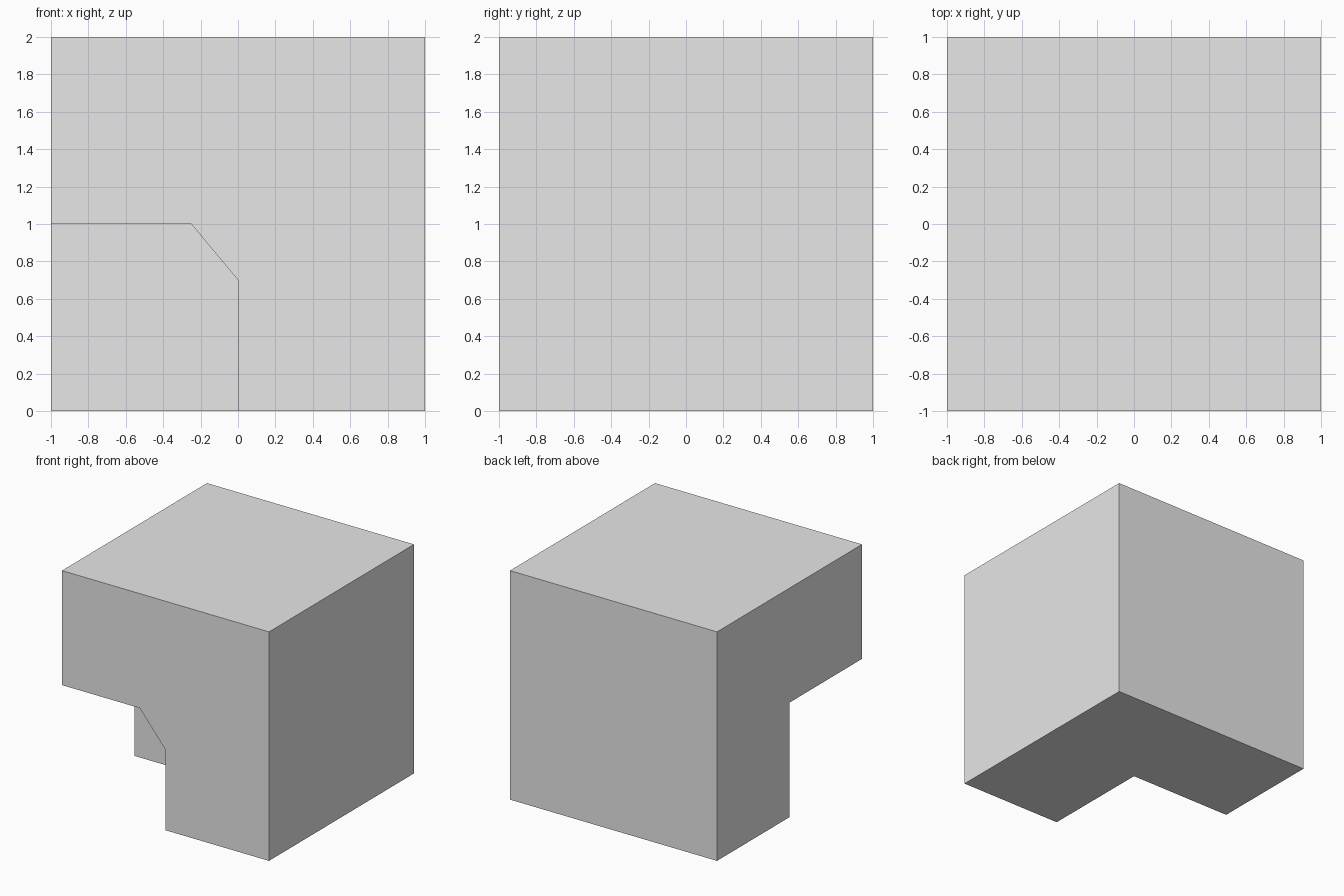
import bpy
import bmesh

default = bpy.data.objects.get("Cube")
if default:
    bpy.data.objects.remove(default, do_unlink=True)

# Single plain grey
grey = bpy.data.materials.new("plain_grey")
grey.use_nodes = True
colour = (0.8, 0.8, 0.8, 1)
grey.diffuse_color = colour
grey.node_tree.nodes["Principled BSDF"].inputs["Base Color"].default_value = colour


def prism(name, profile, y_front, y_back):
    """Extrude an x-z profile along y into a solid object."""
    bm = bmesh.new()
    face = bm.faces.new([bm.verts.new((x, y_front, z)) for x, z in profile])
    grown = bmesh.ops.extrude_face_region(bm, geom=[face])["geom"]
    verts = [v for v in grown if isinstance(v, bmesh.types.BMVert)]
    bmesh.ops.translate(bm, verts=verts, vec=(0, y_back - y_front, 0))
    bmesh.ops.recalc_face_normals(bm, faces=bm.faces)
    mesh = bpy.data.meshes.new(name)
    bm.to_mesh(mesh)
    bm.free()
    mesh.materials.append(grey)
    obj = bpy.data.objects.new(name, mesh)
    bpy.context.collection.objects.link(obj)
    return obj


# Main block
block = prism("notched_block", [(-1, 0), (1, 0), (1, 2), (-1, 2)], -1, 1)

# Lower front corner notch with a sloped inner edge
notch = prism("notch_cutter",
              [(-1.2, -0.2), (0, -0.2), (0, 0.7), (-0.25, 1), (-1.2, 1)],
              -1.2, 0)
notch.hide_render = True

cut = block.modifiers.new("notch", 'BOOLEAN')
cut.operation = 'DIFFERENCE'
cut.solver = 'EXACT'
cut.object = notch
bpy.context.view_layer.objects.active = block
bpy.ops.object.modifier_apply(modifier=cut.name)
bpy.data.objects.remove(notch, do_unlink=True)
